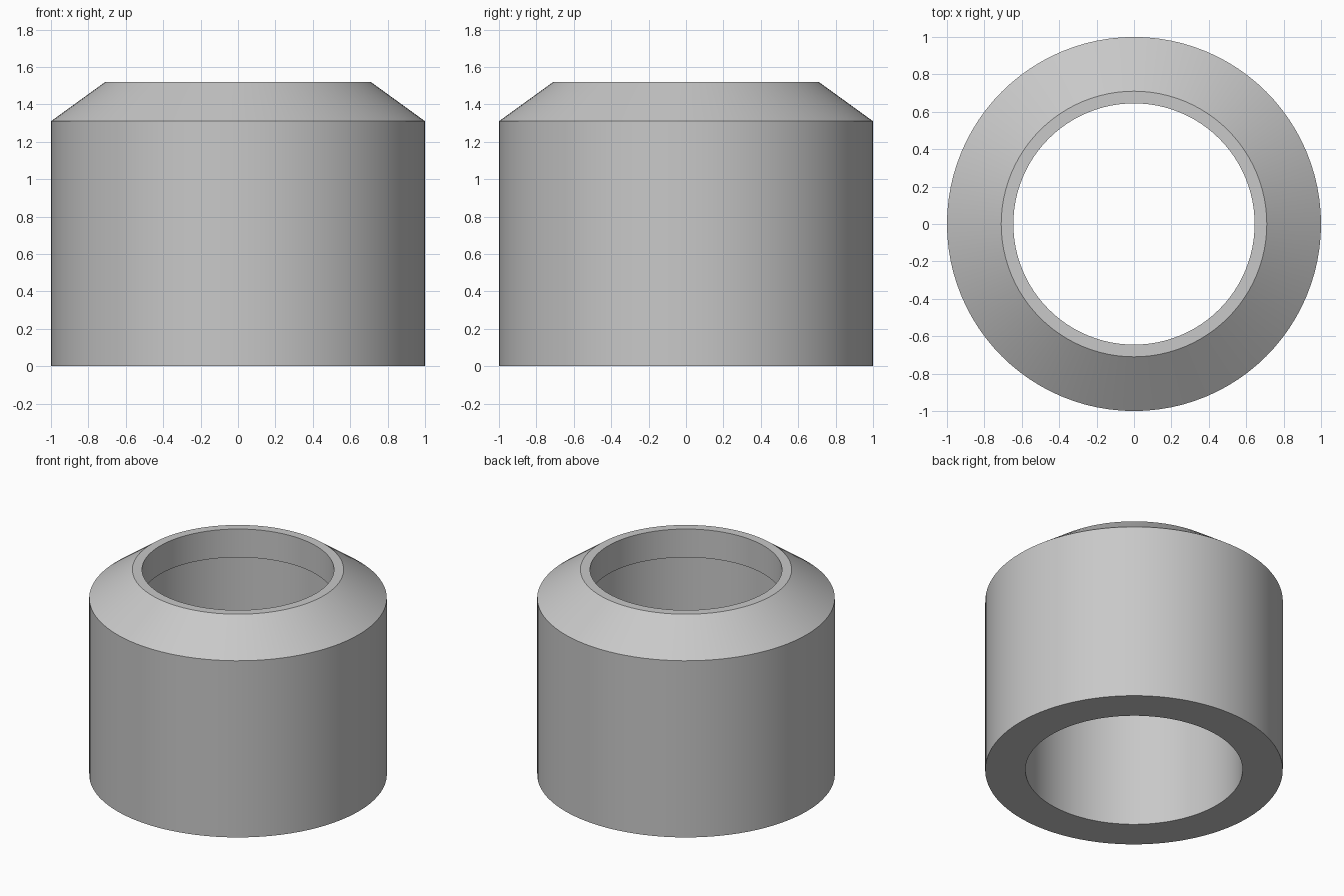
import bpy, bmesh, math

cube = bpy.data.objects.get("Cube")
if cube:
    bpy.data.objects.remove(cube, do_unlink=True)

SEGMENTS = 96

# Plain grey material
GREY = (0.58, 0.58, 0.58, 1.0)
grey = bpy.data.materials.new("plain grey")
grey.use_nodes = True
grey.diffuse_color = GREY
grey.node_tree.nodes["Principled BSDF"].inputs["Base Color"].default_value = GREY

# Wall section as (radius, height): wide lower bore, ledge, narrow neck, chamfer
profile = [(0.73, 0), (1, 0), (1, 1.31), (0.71, 1.52), (0.645, 1.52), (0.645, 1.31), (0.73, 1.31)]


def lathe(name, section, material):
    """Revolve a closed section around the vertical axis."""
    bm = bmesh.new()
    verts = [bm.verts.new((r, 0, z)) for r, z in section]
    edges = [bm.edges.new((a, b)) for a, b in zip(verts, verts[1:] + verts[:1])]
    bmesh.ops.spin(bm, geom=verts + edges, cent=(0, 0, 0), axis=(0, 0, 1),
                   angle=math.tau, steps=SEGMENTS, use_merge=True)
    bmesh.ops.remove_doubles(bm, verts=bm.verts, dist=0.0001)
    bmesh.ops.recalc_face_normals(bm, faces=bm.faces)
    mesh = bpy.data.meshes.new(name)
    bm.to_mesh(mesh)
    bm.free()
    mesh.materials.append(material)
    obj = bpy.data.objects.new(name, mesh)
    bpy.context.collection.objects.link(obj)
    return obj


# Chamfered collar, smooth around the axis with sharp rims
collar = lathe("chamfered_collar", profile, grey)
bpy.ops.object.select_all(action="DESELECT")
collar.select_set(True)
bpy.context.view_layer.objects.active = collar
bpy.ops.object.shade_smooth_by_angle(angle=math.radians(30))
